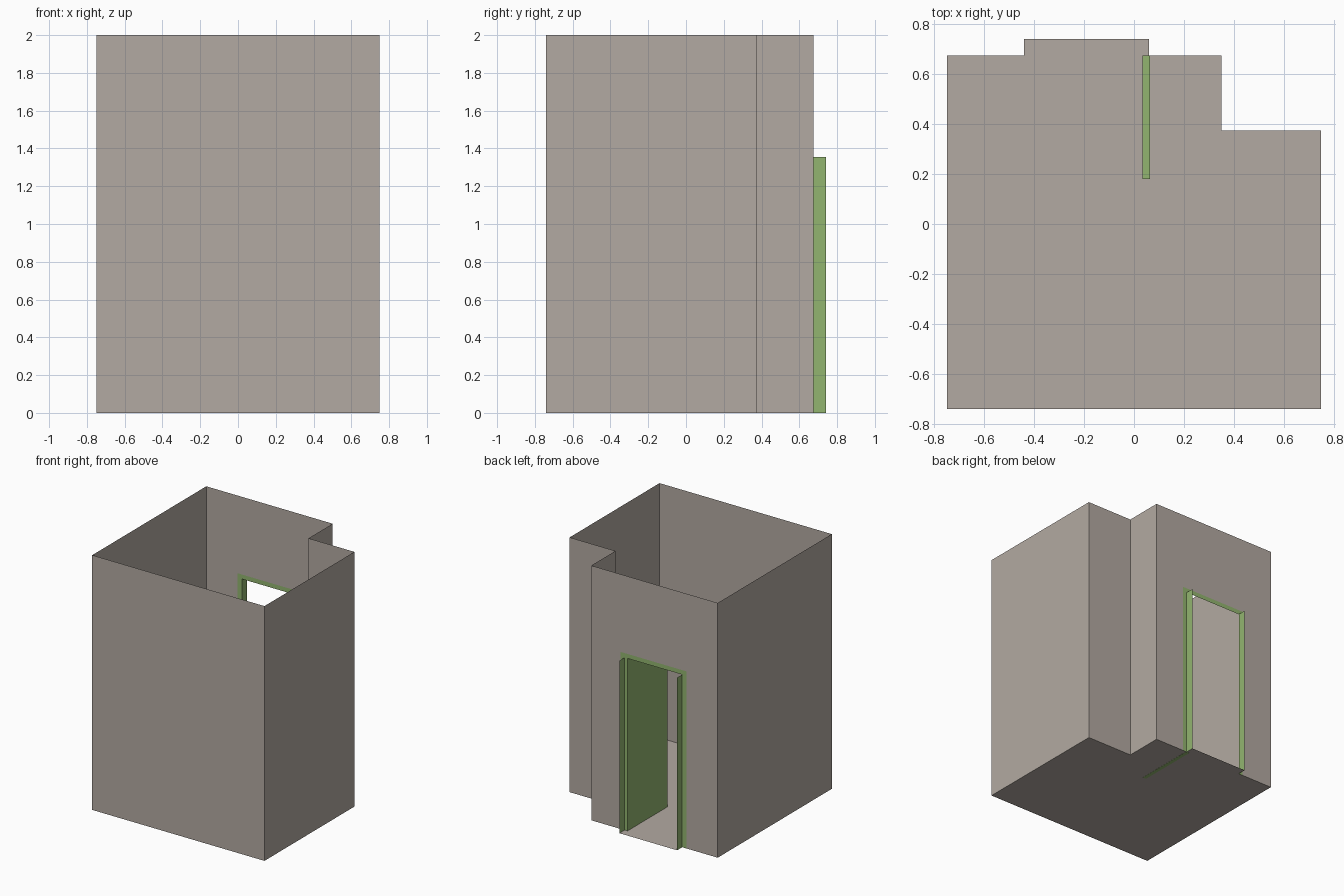
import bpy, bmesh

if "Cube" in bpy.data.objects:
    bpy.data.objects.remove(bpy.data.objects["Cube"])

def material(name, rgb):
    m = bpy.data.materials.new(name)
    m.diffuse_color = (*rgb, 1)
    m.use_nodes = True
    m.node_tree.nodes["Principled BSDF"].inputs["Base Color"].default_value = m.diffuse_color
    return m

plaster = material("warm_grey_plaster", (0.45, 0.40, 0.36))
green = material("green_paint", (0.29, 0.46, 0.16))

def mesh_object(name, polys, mat):
    """Object made of flat polygons, corners welded."""
    bm = bmesh.new()
    for p in polys:
        bm.faces.new([bm.verts.new(v) for v in p])
    bmesh.ops.remove_doubles(bm, verts=bm.verts, dist=1e-5)
    me = bpy.data.meshes.new(name)
    bm.to_mesh(me)
    bm.free()
    me.materials.append(mat)
    ob = bpy.data.objects.new(name, me)
    bpy.context.collection.objects.link(ob)
    return ob

def upright(a, b, z0, z1):
    """Vertical quad standing on the plan line a-b."""
    return [(*a, z0), (*b, z0), (*b, z1), (*a, z1)]

H = 2.0                          # wall height
BACK, OUT = 0.675, 0.74          # inner wall plane, outer end of the doorway
X0, X1 = -0.44, 0.06             # clear door opening
T, HEAD = 0.035, 1.355           # trim width, opening height

# Room walls without the door wall (thin shells, open top)
plan = [(-0.748, BACK), (-0.748, -0.74), (0.748, -0.74),
        (0.748, 0.375), (0.35, 0.375), (0.35, BACK)]
mesh_object("room_walls", [upright(a, b, 0, H) for a, b in zip(plan, plan[1:])], plaster)

# Door wall around the trimmed opening
def back(xa, xb, z0, z1):
    return upright((xb, BACK), (xa, BACK), z0, z1)

top = HEAD + T
mesh_object("door_wall", [back(-0.748, X0 - T, 0, top), back(X1 + T, 0.35, 0, top),
                          back(-0.748, X0 - T, top, H), back(X0 - T, X1 + T, top, H),
                          back(X1 + T, 0.35, top, H)], plaster)

# Floor with threshold tongue, a hair above the door's underside
outline = plan + [(X1, BACK), (X1, OUT), (X0, OUT), (X0, BACK)]
mesh_object("floor", [[(x, y, 0.001) for x, y in reversed(outline)]], plaster)

# Door frame: flush trim and the two side linings
mesh_object("door_trim", [back(X0 - T, X0, 0, HEAD), back(X1, X1 + T, 0, HEAD),
                          back(X0 - T, X0, HEAD, top), back(X0, X1, HEAD, top),
                          back(X1, X1 + T, HEAD, top)], green)
for side, x in (("left", X0), ("right", X1)):
    mesh_object(side + "_door_lining", [upright((x, BACK), (x, OUT), 0, HEAD)], green)

# Door leaf, swung open into the room
bpy.ops.mesh.primitive_cube_add(size=1, location=(0.05, 0.427, HEAD / 2))
door = bpy.context.object
door.name = "door_leaf"
door.scale = (0.03, 0.495, HEAD)
door.data.materials.append(green)
